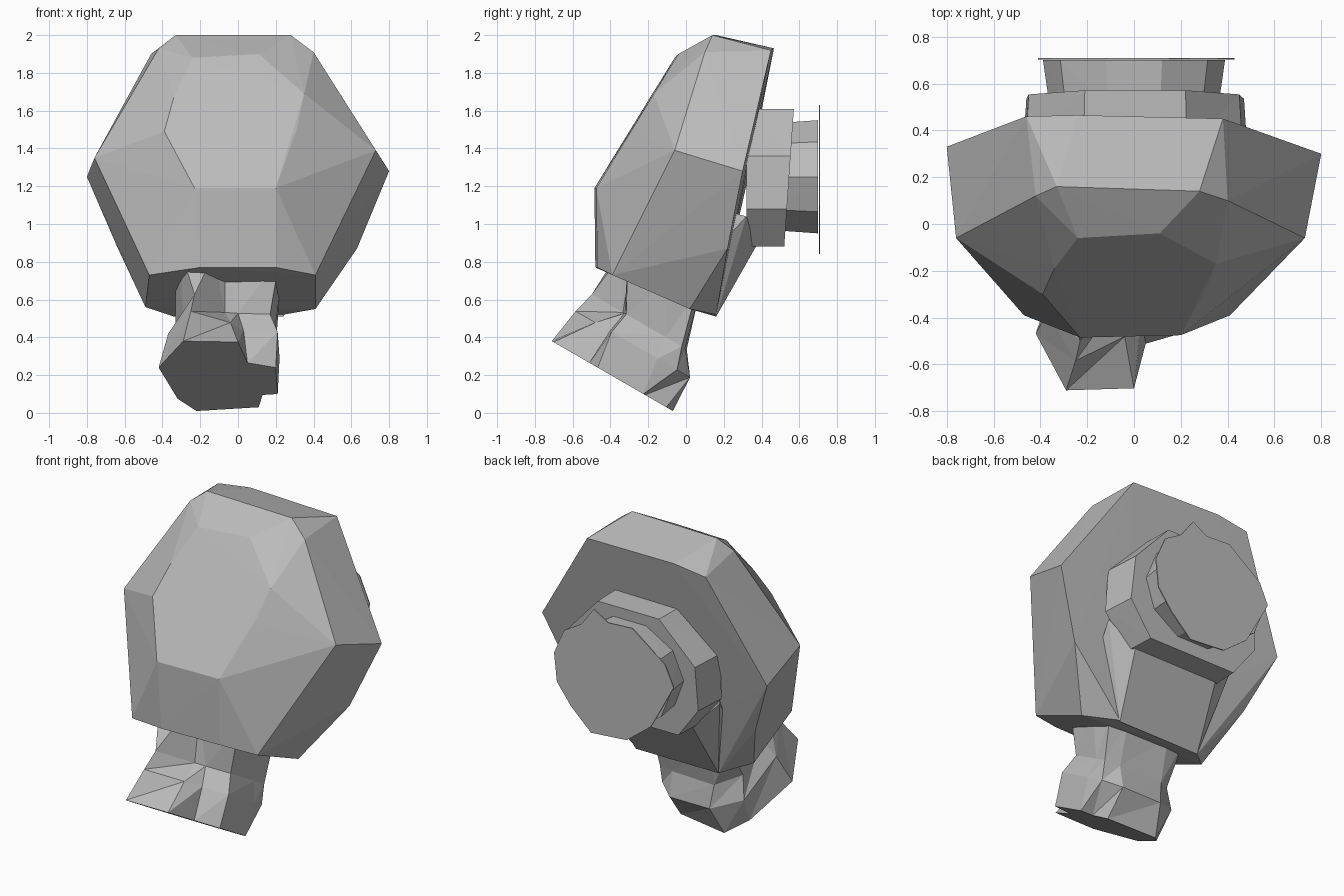
import bpy, bmesh, math
from mathutils import Vector

if "Cube" in bpy.data.objects:
    bpy.data.objects.remove(bpy.data.objects["Cube"])

grey = bpy.data.materials.new("stone grey")
grey.diffuse_color = (0.5, 0.5, 0.5, 1)
grey.use_nodes = True
grey.node_tree.nodes["Principled BSDF"].inputs["Base Color"].default_value = grey.diffuse_color


def finish(name, bm):
    bmesh.ops.recalc_face_normals(bm, faces=bm.faces)
    me = bpy.data.meshes.new(name)
    bm.to_mesh(me)
    bm.free()
    me.materials.append(grey)
    ob = bpy.data.objects.new(name, me)
    bpy.context.collection.objects.link(ob)
    return ob


def hull(name, points):
    """Faceted convex solid around the points."""
    bm = bmesh.new()
    for p in points:
        bm.verts.new(p)
    res = bmesh.ops.convex_hull(bm, input=bm.verts)
    loose = [v for v in bm.verts if not v.link_faces]
    bmesh.ops.delete(bm, geom=loose, context='VERTS')
    return finish(name, bm)


def loft(name, rings):
    """Skin matching rings, with both ends closed."""
    bm = bmesh.new()
    loops = [[bm.verts.new(p) for p in r] for r in rings]
    n = len(loops[0])
    for a, b in zip(loops, loops[1:]):
        for i in range(n):
            j = (i + 1) % n
            bm.faces.new((a[i], a[j], b[j]))
            bm.faces.new((a[i], b[j], b[i]))
    bm.faces.new(loops[0])
    bm.faces.new(loops[-1])
    return finish(name, bm)


# Main faceted body: front facet, widest front edge, back rim, underside
front_facet = [(-.24, -.06, 1.88), (.11, -.04, 1.90), (.35, -.17, 1.69),
               (.31, -.28, 1.5), (.20, -.475, 1.19), (-.23, -.485, 1.19),
               (-.39, -.30, 1.49), (-.34, -.19, 1.67)]
front_edge = [(-.33, .16, 2), (.28, .14, 2), (.40, .10, 1.91), (.73, -.06, 1.39),
              (.41, -.39, .73), (.20, -.47, .77), (-.20, -.48, .77),
              (-.47, -.39, .73), (-.76, -.06, 1.35), (-.42, .12, 1.93)]
back_rim = [(-.46, .46, 1.90), (-.24, .465, 1.93), (.38, .45, 1.92),
            (.80, .30, 1.28), (.63, .22, .87), (.41, .02, .55), (.24, .16, .52),
            (-.34, .16, .51), (-.49, .02, .56), (-.64, .22, .88), (-.80, .33, 1.25)]
hull("body", front_facet + front_edge + back_rim)

# Sloping chin that carries the rear block
chin = []
for s in (-1, 1):
    chin += [(s * .29 - .05, .16, .51), (s * .3, .37, .88), (s * .46, .32, 1.04),
             (s * .4, .1, .8), (s * .3, .1, 1.1)]
hull("chin", chin)

# Rear block: eight sides, slightly tilted back face
block_outline = [(-.21, 1.61), (.22, 1.61), (.45, 1.36), (.47, 1.08),
                 (.31, .88), (-.31, .88), (-.46, 1.08), (-.45, 1.36)]
loft("rear_block", [
    [(x * 1.03, .32, z) for x, z in block_outline],
    [(x, .52 + .07 * (z - .88), z) for x, z in block_outline]])

# Short neck flaring to a thin irregular plate
neck = [(.36 * math.cos(math.radians(a)), 1.25 + .30 * math.sin(math.radians(a)))
        for a in range(0, 360, 36)]
loft("rear_neck", [[(x, .50, z) for x, z in neck],
                   [(x * 1.08, .70, 1.25 + (z - 1.25) * 1.05) for x, z in neck]])
plate = [(.15, 1.63), (.24, 1.51), (.36, 1.44), (.43, 1.28), (.41, 1.10),
         (.31, .97), (.17, .84), (-.08, .86), (-.25, .99), (-.41, 1.28),
         (-.35, 1.41), (-.12, 1.58), (.05, 1.57)]
loft("rear_plate", [[(x, y, z) for x, z in plate] for y in (.703, .710)])


# Leaning stem: cross-sections at heights t along its tilted axis
def section(t, outline):
    base = Vector((0, -.39, .195)) + t * Vector((0, .5, .866))
    return [base + Vector((x, .866 * s, -.5 * s)) for x, s in outline]


foot = [(-.29, -.37), (0, -.36), (.05, -.14), (.20, -.09), (.21, .19),
        (.13, .20), (.11, .33), (-.22, .37), (-.32, .24), (-.42, -.09)]
ankle = [(-.25, -.34), (-.04, -.22), (.03, -.13), (.21, -.12), (.22, .16),
         (.20, .28), (.10, .36), (-.18, .36), (-.35, .24), (-.37, -.10)]
waist = [(-.23, -.31), (-.07, -.12), (0, -.11), (.17, -.10), (.19, .14),
         (.20, .24), (.10, .26), (-.20, .27), (-.33, .15), (-.29, -.12)]
top = [(-.30, -.30), (-.13, -.28), (-.07, -.22), (.22, -.24), (.23, 0),
       (.22, .17), (.10, .19), (-.20, .19), (-.33, .16), (-.33, -.15)]
loft("stem", [section(0, foot), section(.20, ankle),
              section(.32, waist), section(.58, top)])
